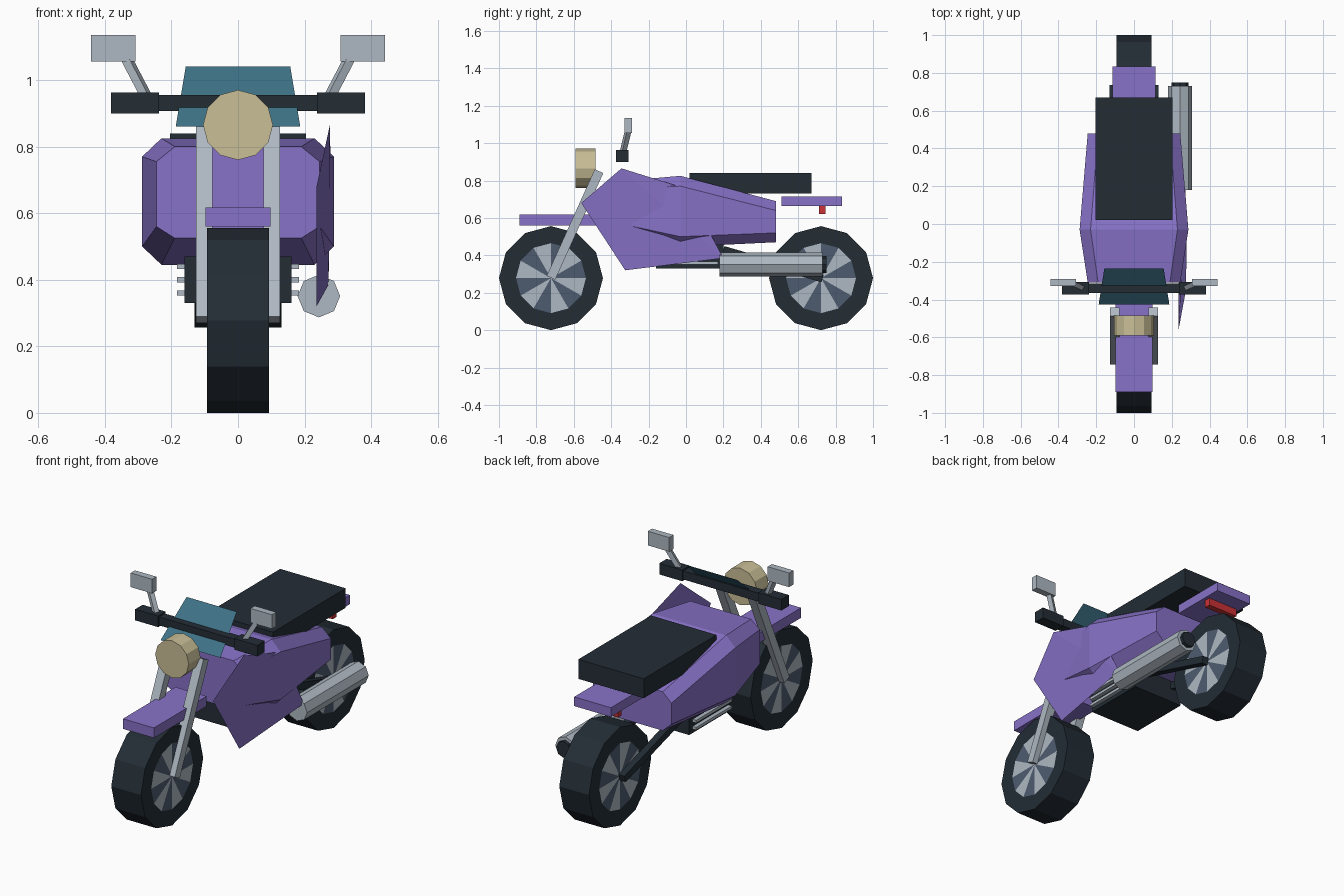
import bpy, bmesh, math
from mathutils import Vector

cube = bpy.data.objects.get("Cube")
if cube:
    bpy.data.objects.remove(cube, do_unlink=True)


def material(name, r, g, b):
    m = bpy.data.materials.new(name)
    m.use_nodes = True
    m.diffuse_color = (r, g, b, 1)
    m.node_tree.nodes["Principled BSDF"].inputs["Base Color"].default_value = (r, g, b, 1)
    return m


PURPLE = material("purple paint", .246, .168, .578)
BLACK = material("black rubber", .017, .026, .036)
SILVER = material("silver metal", .423, .479, .539)
SLATE = material("slate wheel metal", .076, .107, .162)
CREAM = material("cream lamp", .591, .521, .309)
TEAL = material("teal glass", .048, .171, .242)
RED = material("red lamp", .6, .032, .038)


def finish(name, bm, *mats, fix=True):
    if fix:
        bmesh.ops.recalc_face_normals(bm, faces=bm.faces)
    mesh = bpy.data.meshes.new(name)
    bm.to_mesh(mesh)
    bm.free()
    for m in mats:
        mesh.materials.append(m)
    ob = bpy.data.objects.new(name, mesh)
    bpy.context.collection.objects.link(ob)
    return ob


def box(name, x, y, z, mat):
    """Box from three (low, high) ranges."""
    bm = bmesh.new()
    bmesh.ops.create_cube(bm, size=1)
    for v in bm.verts:
        v.co = [(lo + hi) / 2 + c * (hi - lo) for c, (lo, hi) in zip(v.co, (x, y, z))]
    return finish(name, bm, mat)


def bar(name, a, b, width, depth, mat):
    """Square bar running from point a to point b."""
    a, b = Vector(a), Vector(b)
    bm = bmesh.new()
    bmesh.ops.create_cube(bm, size=1)
    turn = (b - a).to_track_quat('Z', 'Y')
    for v in bm.verts:
        v.co = (a + b) / 2 + turn @ Vector((v.co.x * width, v.co.y * depth, v.co.z * (b - a).length))
    return finish(name, bm, mat)


def tube(name, x, z, y0, y1, radius, sides, mat):
    """Cylinder along y with a corner at its top."""
    bm = bmesh.new()
    rings = []
    for y in (y0, y1):
        angles = [math.tau * i / sides for i in range(sides)]
        rings.append([bm.verts.new((x + radius * math.sin(a), y, z + radius * math.cos(a))) for a in angles])
        bm.faces.new(rings[-1])
    for i in range(sides):
        j = (i + 1) % sides
        bm.faces.new((rings[0][i], rings[0][j], rings[1][j], rings[1][i]))
    return finish(name, bm, mat)


def wheel(name, y, z=.278, outer=.278, inner=.187, half=.093, sides=12):
    """Tyre with a disc of alternating wedges on each side."""
    bm = bmesh.new()
    treads = []
    for x in (-half, half):
        def ring(r):
            return [bm.verts.new((x, y + r * math.cos(math.tau * i / sides),
                                  z + r * math.sin(math.tau * i / sides))) for i in range(sides)]
        rim, edge, hub = ring(outer), ring(inner), bm.verts.new((x, y, z))
        treads.append(rim)
        for i in range(sides):
            j = (i + 1) % sides
            bm.faces.new((rim[i], rim[j], edge[j], edge[i]))
            bm.faces.new((edge[i], edge[j], hub)).material_index = 1 + (i + 1) % 2
    for i in range(sides):
        j = (i + 1) % sides
        bm.faces.new((treads[0][i], treads[0][j], treads[1][j], treads[1][i]))
    finish(name, bm, BLACK, SILVER, SLATE)


wheel("front_wheel", -.722)
wheel("rear_wheel", .722)

# Faceted main body: three chamfered sections along y
sections = [  # y, side x, flat x, bottom, lower side, upper side, top
    (-.31, .245, .19, .525, .56, .755, .80),
    (-.03, .288, .23, .445, .50, .77, .825),
    (.48, .245, .19, .47, .52, .64, .69)]
bm = bmesh.new()
loops = []
for y, xs, xf, z0, z1, z2, z3 in sections:
    half = [(xf, z0), (xs, z1), (xs, z2), (xf, z3)]
    outline = half + [(-x, z) for x, z in reversed(half)]
    loops.append([bm.verts.new((x, y, z)) for x, z in outline])
for a, b in zip(loops, loops[1:]):
    for i in range(len(a)):
        j = (i + 1) % len(a)
        bm.faces.new((a[i], a[j], b[j], b[i]))
bm.faces.new(loops[0])
bm.faces.new(loops[-1])
finish("main_body", bm, PURPLE)

# Single side panel on the left
bm = bmesh.new()
nose, peak, back, heel, toe = [bm.verts.new(p) for p in (
    (.236, -.56, .68), (.276, -.345, .865), (.278, 0, .757), (.272, .2, .385), (.236, -.325, .32))]
bm.faces.new((nose, toe, heel, peak))
bm.faces.new((peak, heel, back))
finish("side_panel", bm, PURPLE, fix=False)

# Sloping windscreen
bm = bmesh.new()
bm.faces.new([bm.verts.new(p) for p in (
    (-.187, -.425, .86), (.187, -.425, .86), (.157, -.235, 1.04), (-.157, -.235, 1.04))])
finish("windscreen", bm, TEAL, fix=False)

# Seat, mudguards and lamps
box("seat", (-.205, .205), (.02, .67), (.73, .84), BLACK)
box("front_mudguard", (-.097, .097), (-.89, -.42), (.56, .617), PURPLE)
box("rear_mudguard", (-.115, .115), (.51, .835), (.663, .715), PURPLE)
box("tail_lamp", (-.095, .095), (.71, .745), (.62, .664), RED)
tube("headlamp", 0, .865, -.59, -.485, .105, 12, CREAM)

# Engine with cooling fins
box("engine", (-.16, .16), (-.16, .2), (.33, .47), BLACK)
for i in range(3):
    z = .36 + .04 * i
    box(f"engine_fin_{i + 1}", (-.183, .183), (-.15, .17), (z - .008, z + .008), SILVER)

# Exhaust on the left
tube("muffler", .243, .351, .18, .73, .064, 8, SILVER)
tube("muffler_tip", .243, .351, .70, .75, .045, 8, BLACK)

# Handlebar
box("handlebar", (-.24, .24), (-.365, -.315), (.907, .955), BLACK)

# Parts on both sides
for side, s in (("left", 1), ("right", -1)):
    box(f"{side}_grip", sorted((s * .238, s * .382)), (-.373, -.307), (.90, .963), BLACK)
    bar(f"{side}_mirror_stem", (s * .27, -.34, .94), (s * .338, -.308, 1.07), .026, .026, SILVER)
    box(f"{side}_mirror", sorted((s * .308, s * .442)), (-.328, -.29), (1.055, 1.135), SILVER)
    bar(f"{side}_fork", (s * .101, -.722, .28), (s * .101, -.465, .85), .05, .05, SILVER)
    bar(f"{side}_swingarm", (s * .11, .73, .275), (s * .11, .2, .43), .04, .04, BLACK)
